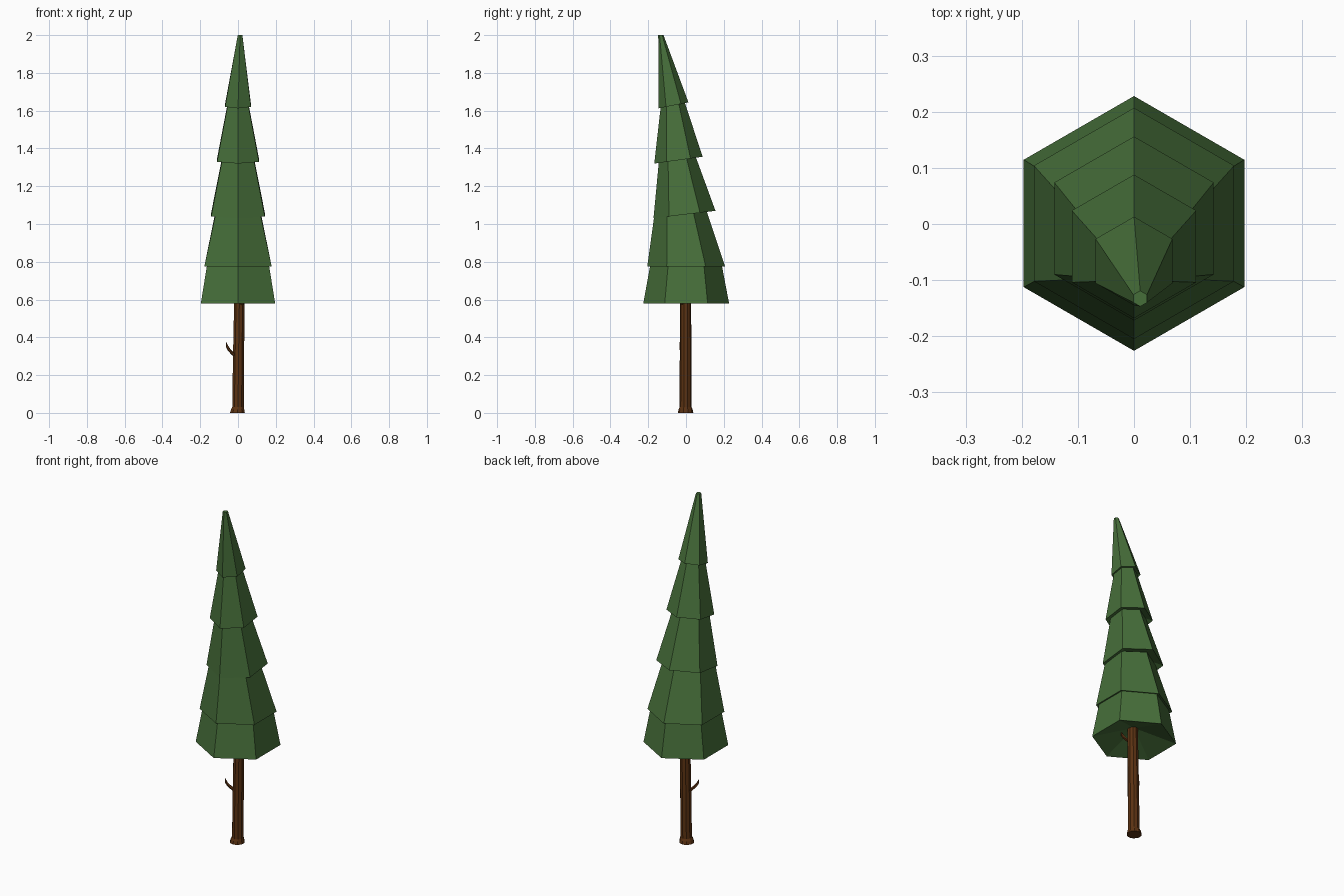
import bpy
import bmesh
from math import cos, sin, pi
from mathutils import Vector

cube = bpy.data.objects.get("Cube")
if cube:
    bpy.data.objects.remove(cube)


def make_material(name, rgb):
    mat = bpy.data.materials.new(name)
    mat.use_nodes = True
    color = (*rgb, 1)
    mat.diffuse_color = color
    mat.node_tree.nodes["Principled BSDF"].inputs["Base Color"].default_value = color
    return mat


green = make_material("needle green", (0.062, 0.158, 0.042))
brown = make_material("bark brown", (0.105, 0.032, 0.006))


def ring(bm, center, radius, sides, tilt=0.0):
    """Ring of vertices, raised toward the back by the tilt slope."""
    x, y, z = center
    verts = []
    for i in range(sides):
        a = pi / 2 + 2 * pi * i / sides
        dy = radius * sin(a)
        verts.append(bm.verts.new((x + radius * cos(a), y + dy, z + dy * tilt)))
    return verts


def loft(bm, rings):
    for low, high in zip(rings, rings[1:]):
        n = len(low)
        for i in range(n):
            j = (i + 1) % n
            bm.faces.new((low[i], low[j], high[j], high[i]))


def fan(bm, verts, point):
    tip = bm.verts.new(point)
    for a, b in zip(verts, verts[1:] + verts[:1]):
        bm.faces.new((b, a, tip))


def finish(bm, name, mat):
    bmesh.ops.recalc_face_normals(bm, faces=bm.faces)
    mesh = bpy.data.meshes.new(name)
    bm.to_mesh(mesh)
    bm.free()
    mesh.materials.append(mat)
    obj = bpy.data.objects.new(name, mesh)
    bpy.context.collection.objects.link(obj)
    return obj


# Foliage tiers: bottom center, radius, tilt, then top center, radius, tilt
tiers = [
    ((0, 0.001, 0.58), 0.227, 0, (0, 0, 0.79), 0.188, 0),
    ((0, 0.001, 0.775), 0.206, 0, (0, -0.031, 1.06), 0.137, 0.12),
    ((0, -0.008, 1.05), 0.164, 0.12, (0, -0.047, 1.35), 0.096, 0.13),
    ((0, -0.04, 1.338), 0.128, 0.14, (0, -0.071, 1.64), 0.062, 0.18),
    ((0, -0.066, 1.628), 0.079, 0.2, (0.011, -0.133, 2.0), 0.014, 0),
]
for n, (base, r0, tilt0, top, r1, tilt1) in enumerate(tiers, 1):
    bm = bmesh.new()
    low = ring(bm, base, r0, 6, tilt0)
    high = ring(bm, top, r1, 6, tilt1)
    loft(bm, [low, high])
    bm.faces.new(high)
    # Hollowed underside
    fan(bm, low, (base[0], base[1], base[2] + 0.33 * r0))
    finish(bm, f"foliage_tier_{n}", green)

# Trunk with a flared foot
bm = bmesh.new()
profile = [(-0.003, 0, 0.041), (-0.002, 0.018, 0.037), (0, 0.03, 0.032),
           (0.003, 0.3, 0.031), (0.007, 0.58, 0.029), (0.008, 0.67, 0.028)]
rings = [ring(bm, (x, -0.002, z), r, 10) for x, z, r in profile]
loft(bm, rings)
bm.faces.new(rings[0])
bm.faces.new(rings[-1])
finish(bm, "trunk", brown)


# Bent, pointed twigs
def twig(name, side, z):
    bm = bmesh.new()
    out = Vector(side).normalized()
    path = [(0.02, 0, 0.014), (0.05, 0.025, 0.011), (0.062, 0.042, 0.008)]
    rings = [ring(bm, out * d + Vector((0, 0, z + h)), r, 5) for d, h, r in path]
    loft(bm, rings)
    bm.faces.new(rings[0])
    fan(bm, rings[-1], out * 0.071 + Vector((0, 0, z + 0.07)))
    finish(bm, name, brown)


twig("lower_twig", (-0.88, -0.47, 0), 0.305)
twig("upper_twig", (0.7, -0.7, 0), 0.57)
